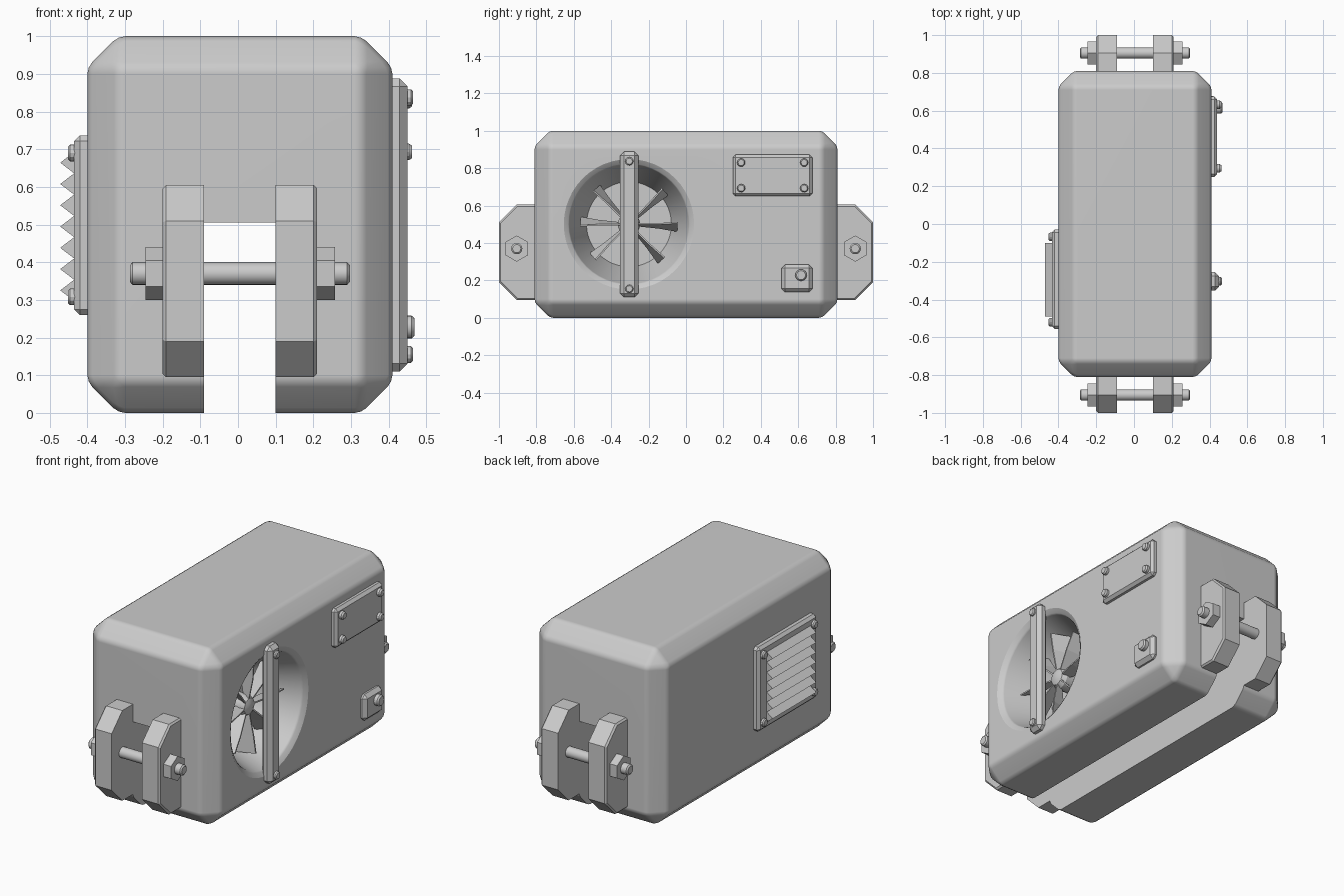
import bpy, bmesh, math
from mathutils import Vector, Matrix

if "Cube" in bpy.data.objects:
    bpy.data.objects.remove(bpy.data.objects["Cube"])


def finish(bm, name, smooth=True):
    bmesh.ops.recalc_face_normals(bm, faces=bm.faces)
    me = bpy.data.meshes.new(name)
    bm.to_mesh(me)
    bm.free()
    ob = bpy.data.objects.new(name, me)
    bpy.context.collection.objects.link(ob)
    if smooth:
        smooth_edges(ob)
    return ob


def smooth_edges(ob, deg=28):
    bpy.ops.object.select_all(action='DESELECT')
    ob.select_set(True)
    bpy.context.view_layer.objects.active = ob
    bpy.ops.object.shade_smooth_by_angle(angle=math.radians(deg))


def bevel(bm, edges, width, segments=1):
    bmesh.ops.bevel(bm, geom=list(edges), offset=width, segments=segments,
                    affect='EDGES', profile=0.5, clamp_overlap=True)


def box(name, lo, hi, width=0, soft=0):
    bm = bmesh.new()
    bmesh.ops.create_cube(bm, size=1)
    for v in bm.verts:
        v.co = Vector([(a + b) / 2 + c * (b - a) for a, b, c in zip(lo, hi, v.co)])
    if width:
        bevel(bm, bm.edges, width)
    if soft:
        bevel(bm, bm.edges, soft, 2)
    return finish(bm, name, False)


def lathe(name, profile, y, z, sides):
    """Closed solid turned about an axis along x; profile is (x, radius)."""
    bm = bmesh.new()
    rings = []
    for x, r in profile:
        rings.append([bm.verts.new((x, y + r * math.sin(2 * math.pi * i / sides),
                                    z + r * math.cos(2 * math.pi * i / sides)))
                      for i in range(sides)])
    for a, b in zip(rings, rings[1:]):
        for i in range(sides):
            j = (i + 1) % sides
            bm.faces.new((a[i], a[j], b[j], b[i]))
    bm.faces.new(rings[0])
    bm.faces.new(rings[-1])
    return finish(bm, name, sides > 8)


def extrude_x(name, pts, x0, x1, rim=0):
    """Extrude a (y, z) outline from x0 to x1; optional chamfer around the x1 rim."""
    bm = bmesh.new()
    a = [bm.verts.new((x0, y, z)) for y, z in pts]
    b = [bm.verts.new((x1, y, z)) for y, z in pts]
    bm.faces.new(a)
    cap = bm.faces.new(b)
    for i in range(len(pts)):
        j = (i + 1) % len(pts)
        bm.faces.new((a[i], a[j], b[j], b[i]))
    if rim:
        bevel(bm, cap.edges, rim)
    return finish(bm, name, False)


def screw(name, y, z, x0, x1, r=0.022):
    m = x0 + (x1 - x0) * 0.7
    lathe(name, [(x0, r), (m, r), (x1, r * 0.75)], y, z, 12)


# housing with chamfered edges, under-channel and fan duct
body = box("housing", (-0.40, -0.81, 0), (0.41, 0.81, 1), 0.082, 0.018)
channel = box("channel_cutter", (-0.09, -1.2, -0.2), (0.10, 1.2, 0.505))
FY, FZ = -0.305, 0.50
duct = lathe("duct_cutter", [(0.13, 0.227), (0.385, 0.318), (0.395, 0.325),
                             (0.411, 0.35), (0.45, 0.41)], FY, FZ, 48)
for cutter in (channel, duct):
    cutter.hide_render = True
    mod = body.modifiers.new("cut", 'BOOLEAN')
    mod.operation = 'DIFFERENCE'
    mod.solver = 'EXACT'
    mod.object = cutter
dg = bpy.context.evaluated_depsgraph_get()
mesh = bpy.data.meshes.new_from_object(body.evaluated_get(dg))
body.modifiers.clear()
body.data = mesh
for cutter in (channel, duct):
    bpy.data.objects.remove(cutter)
smooth_edges(body)
body.modifiers.new("weighted", 'WEIGHTED_NORMAL').keep_sharp = True

# fan hub and eight pitched blades
lathe("fan_hub", [(0.12, 0.06), (0.26, 0.06), (0.285, 0.045), (0.295, 0.02)], FY, FZ, 20)
bm = bmesh.new()
for k in range(8):
    rot = Matrix.Rotation(math.radians(45 * k - 3), 4, 'X')
    ring = []
    for r, w, t in ((0.03, 0.035, 0.008), (0.16, 0.09, 0.022), (0.26, 0.11, 0.045)):
        row = []
        for e, off in ((-1, -0.004), (1, -0.004), (1, 0.004), (-1, 0.004)):
            p = Vector((0.265 + e * w / 2, r, e * t / 2 + off))
            row.append(bm.verts.new(rot @ p + Vector((0, FY, FZ))))
        ring.append(row)
    for a, b in zip(ring, ring[1:]):
        for i in range(4):
            bm.faces.new((a[i], a[(i + 1) % 4], b[(i + 1) % 4], b[i]))
    bm.faces.new(ring[0])
    bm.faces.new(ring[-1])
finish(bm, "fan_blades", False)

# guard bar across the fan
box("guard_bar", (0.385, -0.352, 0.11), (0.45, -0.255, 0.888), 0.021)
for z in (0.155, 0.837):
    screw("guard_screw", -0.303, z, 0.445, 0.465)

# cover plate with four screws
box("cover_plate", (0.38, 0.25, 0.65), (0.44, 0.675, 0.872), 0.015)
for y in (0.295, 0.632):
    for z in (0.693, 0.83):
        screw("plate_screw", y, z, 0.435, 0.462)

# switch box and knob
box("switch_box", (0.37, 0.51, 0.137), (0.44, 0.677, 0.285), 0.02)
lathe("switch_knob", [(0.43, 0.031), (0.46, 0.031), (0.468, 0.024)], 0.615, 0.228, 16)

# louvred vent on the left side
box("vent_frame", (-0.435, -0.555, 0.26), (-0.36, -0.03, 0.737), 0.015)
for y in (-0.52, -0.068):
    for z in (0.308, 0.69):
        screw("vent_screw", y, z, -0.43, -0.452)
TEETH, Z0, STEP = 7, 0.297, 0.0565
bm = bmesh.new()
outline = [(-0.425, Z0)]
for i in range(TEETH):
    outline += [(-0.435, Z0 + i * STEP), (-0.472, Z0 + (i + 0.5) * STEP)]
outline += [(-0.435, Z0 + TEETH * STEP), (-0.425, Z0 + TEETH * STEP)]
face = bm.faces.new([bm.verts.new((x, -0.49, z)) for x, z in outline])
ext = bmesh.ops.extrude_face_region(bm, geom=[face], use_keep_orig=True)
bmesh.ops.translate(bm, vec=(0, 0.39, 0),
                    verts=[g for g in ext['geom'] if isinstance(g, bmesh.types.BMVert)])
finish(bm, "vent_louvres", False)

# mounting lugs and cross bolts at both ends
for s in (-1, 1):
    lug = [(s * y, z) for y, z in ((0.77, 0.095), (0.905, 0.095), (1, 0.19), (1, 0.51),
                                   (0.905, 0.605), (0.77, 0.605))]
    extrude_x("lug_left", lug, -0.09, -0.20, 0.009)
    extrude_x("lug_right", lug, 0.10, 0.21, 0.009)
    y = s * 0.905
    lathe("cross_bolt", [(-0.287, 0.022), (-0.28, 0.03), (0.29, 0.03), (0.297, 0.022)],
          y, 0.37, 20)
    lathe("nut_left", [(-0.245, 0.07), (-0.195, 0.07)], y, 0.37, 6)
    lathe("nut_right", [(0.205, 0.07), (0.257, 0.07)], y, 0.37, 6)
